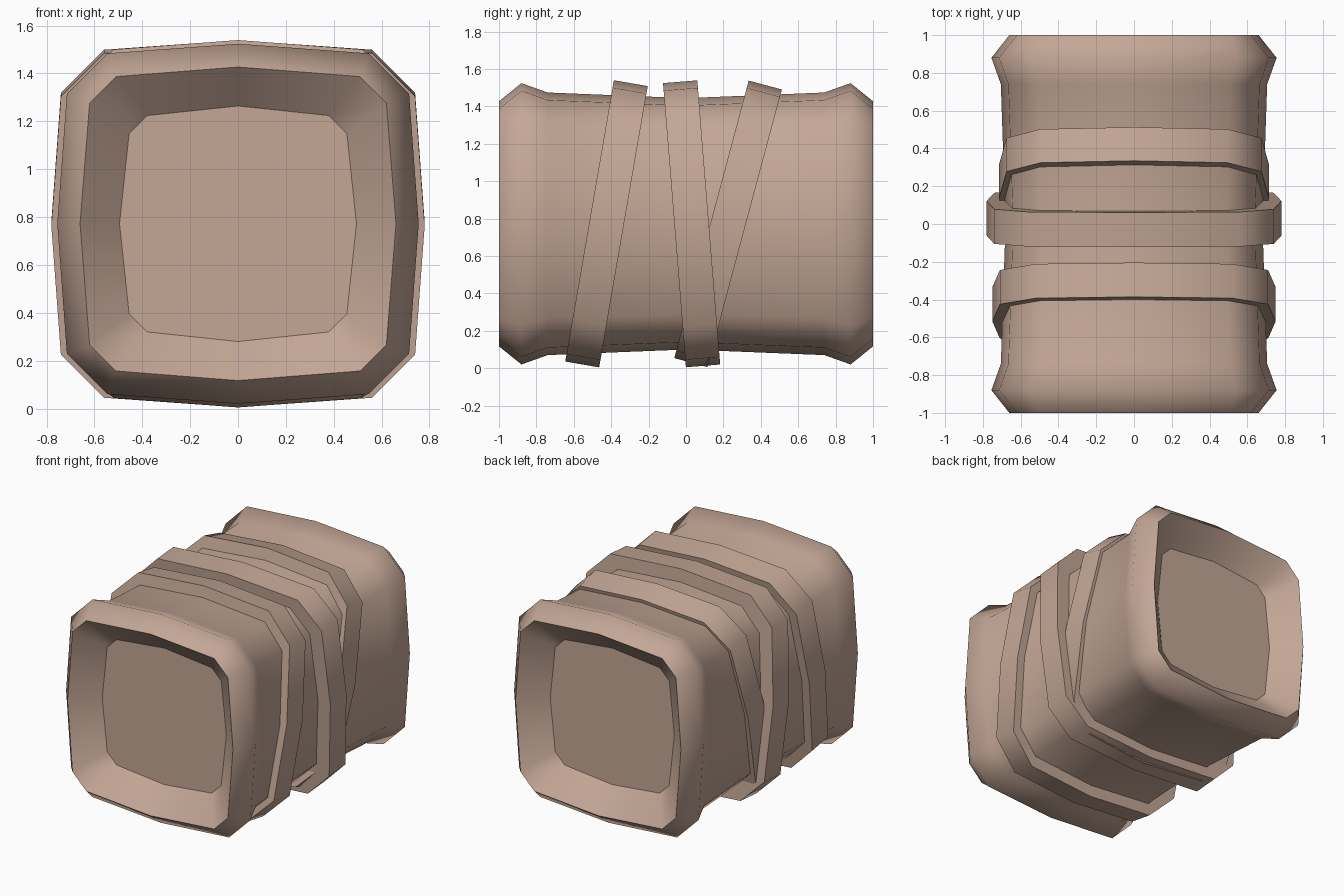
import bpy, bmesh, math
from mathutils import Matrix, Vector

cube = bpy.data.objects.get("Cube")
if cube:
    bpy.data.objects.remove(cube)

CENTRE_Z = 0.772

clay = bpy.data.materials.new("warm_tan")
clay.use_nodes = True
clay.diffuse_color = (0.55, 0.386, 0.305, 1)
clay.node_tree.nodes["Principled BSDF"].inputs["Base Color"].default_value = clay.diffuse_color


def section(bm, y, hx, hz, chamfer, bulge=0.04):
    """Rounded-square ring of 12 vertices whose sides bulge at the middle."""
    x, z = hx - bulge, hz - bulge
    quarter = [(0, hz), (x - chamfer, z), (x, z - chamfer)]
    lower = [(hx, 0)] + [(a, -b) for a, b in reversed(quarter)]
    right = quarter + lower
    ring = right + [(-a, b) for a, b in reversed(right[1:-1])]
    return [bm.verts.new((a, y, b)) for a, b in ring]


def bridge(bm, r1, r2):
    n = len(r1)
    for i in range(n):
        j = (i + 1) % n
        bm.faces.new((r1[i], r1[j], r2[j], r2[i])).smooth = True


def finish(bm, name):
    bmesh.ops.recalc_face_normals(bm, faces=bm.faces)
    mesh = bpy.data.meshes.new(name)
    bm.to_mesh(mesh)
    bm.free()
    mesh.materials.append(clay)
    obj = bpy.data.objects.new(name, mesh)
    bpy.context.collection.objects.link(obj)
    return obj


# Body: recessed end, rim, flared lip, then a slightly waisted barrel
half = [(0.84, 0.495, 0.492, 0.075), (1.0, 0.66, 0.655, 0.11),
        (0.88, 0.755, 0.752, 0.17), (0.74, 0.705, 0.702, 0.16)]
profile = [(-y, *size) for y, *size in half]
profile += [(0, 0.68, 0.672, 0.15)] + half[::-1]

bm = bmesh.new()
rings = [section(bm, *p) for p in profile]
for a, b in zip(rings, rings[1:]):
    bridge(bm, a, b)
for end in (rings[0], rings[-1]):
    bm.faces.new(end)
# Crisp edges on the rims and around the recess floors
for ring in (rings[0], rings[1], rings[-2], rings[-1]):
    for i, v in enumerate(ring):
        bm.edges.get((v, ring[(i + 1) % len(ring)])).smooth = False
body = finish(bm, "body")
body.location.z = CENTRE_Z


# Wrapped bands: closed hoops tilted around x
def band(name, y, tilt, hx, hz, chamfer, width=0.184, depth=0.1):
    bm = bmesh.new()
    w = width / 2
    loops = [section(bm, -w, hx, hz, chamfer),
             section(bm, w, hx, hz, chamfer),
             section(bm, w, hx - depth, hz - depth, chamfer - 0.03),
             section(bm, -w, hx - depth, hz - depth, chamfer - 0.03)]
    for i in range(4):
        bridge(bm, loops[i], loops[(i + 1) % 4])
    bmesh.ops.transform(bm, verts=bm.verts,
                        matrix=Matrix.Translation(Vector((0, y, CENTRE_Z)))
                        @ Matrix.Rotation(math.radians(-tilt), 4, 'X'))
    obj = finish(bm, name)
    bpy.ops.object.select_all(action='DESELECT')
    obj.select_set(True)
    bpy.context.view_layer.objects.active = obj
    bpy.ops.object.shade_smooth_by_angle(angle=math.radians(60))


band("front_band", -0.425, 9.8, 0.75, 0.763, 0.19)
band("middle_band", 0.03, -4.6, 0.78, 0.762, 0.18)
band("rear_band", 0.225, 15, 0.715, 0.768, 0.18)
